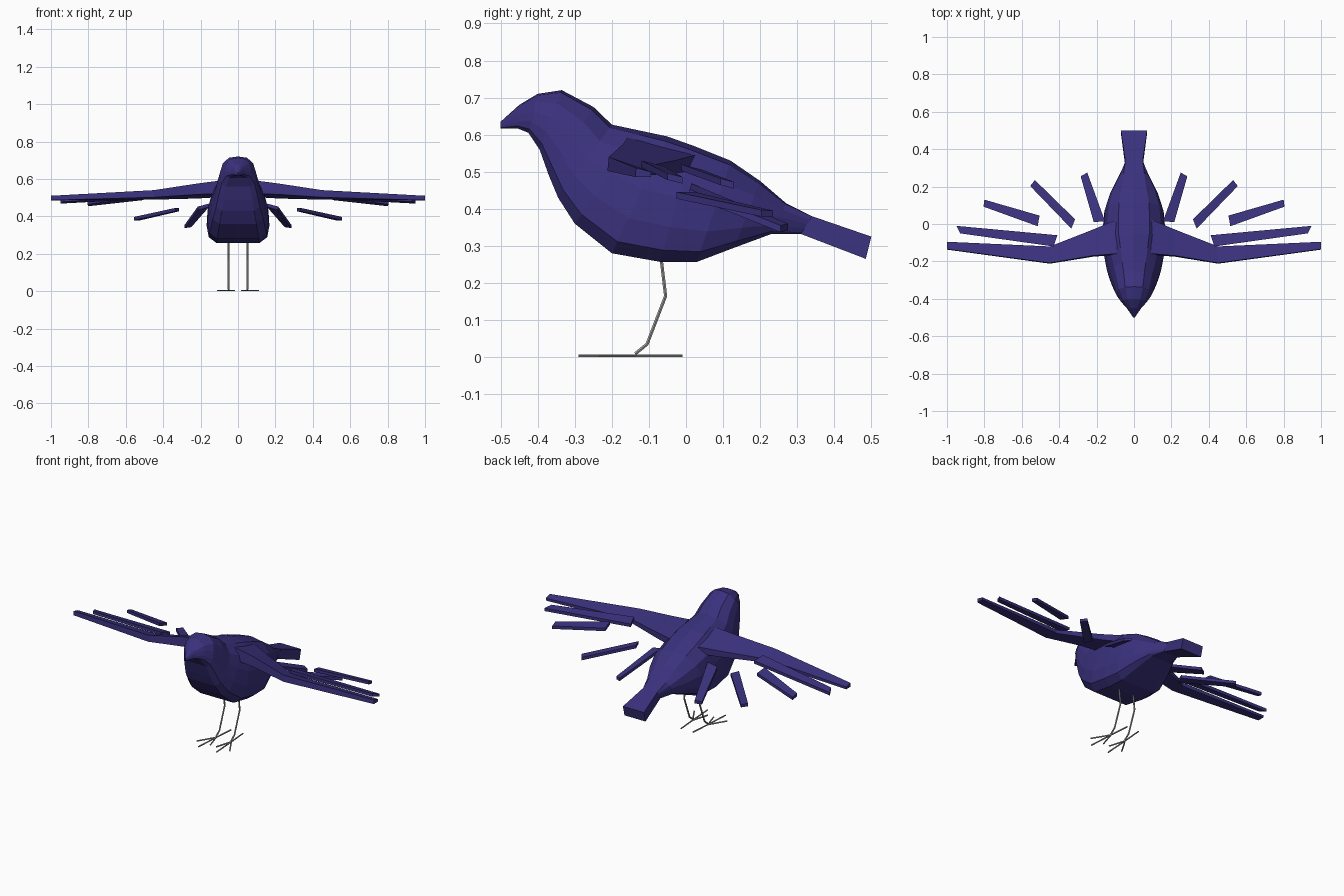
import bpy, bmesh
from mathutils import Vector

cube = bpy.data.objects.get("Cube")
if cube:
    bpy.data.objects.remove(cube, do_unlink=True)


def material(name, rgb):
    m = bpy.data.materials.new(name)
    m.use_nodes = True
    m.diffuse_color = (*rgb, 1)
    m.node_tree.nodes["Principled BSDF"].inputs["Base Color"].default_value = (*rgb, 1)
    return m


plumage = material("violet plumage", (0.042, 0.031, 0.205))
horn = material("grey leg", (0.38, 0.38, 0.37))


def loft(name, rings, mat, mirror=False):
    """Skin a list of equal-length rings, capping both ends."""
    bm = bmesh.new()
    loops = [[bm.verts.new(p) for p in ring] for ring in rings]
    for a, b in zip(loops, loops[1:]):
        for i in range(len(a)):
            j = (i + 1) % len(a)
            bm.faces.new((a[i], a[j], b[j], b[i]))
    bm.faces.new(loops[0])
    bm.faces.new(loops[-1])
    bmesh.ops.recalc_face_normals(bm, faces=bm.faces)
    mesh = bpy.data.meshes.new(name)
    bm.to_mesh(mesh)
    bm.free()
    mesh.materials.append(mat)
    ob = bpy.data.objects.new(name, mesh)
    bpy.context.collection.objects.link(ob)
    if mirror:
        ob.modifiers.new("Mirror", 'MIRROR').use_mirror_merge = False
    return ob


# Body: slanted sections from beak to tail (back y, z, belly y, z, half width, boxiness)
sections = [
    (-.50, .635, -.50, .617, .004, 0), (-.45, .68, -.455, .617, .036, 0),
    (-.40, .71, -.425, .605, .068, 0), (-.335, .72, -.395, .56, .095, 0),
    (-.25, .675, -.37, .49, .112, 0), (-.20, .627, -.345, .43, .126, 0),
    (-.12, .61, -.30, .36, .145, 0), (-.05, .595, -.20, .28, .163, 0),
    (.02, .57, -.07, .257, .168, 0), (.12, .53, .03, .257, .16, 0),
    (.20, .475, .13, .295, .13, 0), (.27, .415, .23, .332, .085, .3),
    (.34, .38, .31, .332, .047, 1), (.50, .325, .485, .265, .07, 1)]
round_half = [(.68, 0), (.93, .1), (1, .3), (.97, .55), (.85, .78), (.5, .96)]
box_half = [(1, 0), (1, .1), (1, .3), (1, .55), (1, .78), (1, 1)]


def body_ring(ty, tz, by, bz, w, box):
    half = [Vector(a).lerp(Vector(b), box) for a, b in zip(round_half, box_half)]
    pts = [(u, t) for u, t in half] + [(0, 1)]
    pts += [(-u, t) for u, t in reversed(half)] + [(0, 0)]
    return [(u * w, by + (ty - by) * t, bz + (tz - bz) * t) for u, t in pts]


loft("body", [body_ring(*s) for s in sections], plumage)


# Wing arms with the long leading feather (x, front y, front z, rear y, rear z, thickness)
def wing_ring(x, fy, fz, ry, rz, t):
    return [(x, fy, fz - t), (x, fy + .1 * t, fz), (x, ry, rz), (x, ry, rz - .6 * t)]


loft("wing", [wing_ring(*s) for s in (
    (.09, -.165, .592, .025, .545, .07), (.22, -.175, .575, -.03, .53, .058),
    (.45, -.212, .54, -.12, .512, .038), (1, -.137, .51, -.095, .5, .024))],
    plumage, True)

# Separate flight feathers: root edge and tip edge as point pairs
feathers = [
    ((.43, -.12, .53), (.41, -.06, .515), (.93, -.05, .496), (.95, -.01, .486)),
    ((.515, -.012, .52), (.505, .045, .505), (.805, .093, .482), (.80, .13, .472)),
    ((.335, -.025, .445), (.315, .025, .445), (.555, .203, .397), (.53, .235, .395)),
    ((.215, .01, .452), (.155, .015, .468), (.285, .255, .355), (.25, .275, .36))]
for i, (ra, rb, ta, tb) in enumerate(feathers):
    rings = []
    for a, b in ((ra, rb), (ta, tb)):
        a, b = Vector(a), Vector(b)
        drop = Vector((0, 0, .018))
        rings.append([a, b, b - drop, a - drop])
    loft(f"flight_feather_{i + 1}", rings, plumage, True)


# Legs and toes: thin tubes along poly lines
def tube(name, points, r):
    curve = bpy.data.curves.new(name, 'CURVE')
    curve.dimensions = '3D'
    curve.bevel_depth = r
    curve.bevel_resolution = 1
    curve.use_fill_caps = True
    spline = curve.splines.new('POLY')
    spline.points.add(len(points) - 1)
    for p, co in zip(spline.points, points):
        p.co = (*co, 1)
    spline.use_smooth = False
    curve.materials.append(horn)
    ob = bpy.data.objects.new(name, curve)
    bpy.context.collection.objects.link(ob)


for side, s in (("left", 1), ("right", -1)):
    tube(side + "_leg", [(s * .05, -.07, .29), (s * .05, -.055, .165),
                         (s * .05, -.105, .035), (s * .05, -.137, .009)], .005)
    toes = [(.02, -.235), (.06, -.29), (.11, -.235), (.04, -.01)]
    for i, (x, y) in enumerate(toes):
        tube(f"{side}_toe_{i + 1}", [(s * .05, -.135, .004), (s * x, y, .004)], .004)
